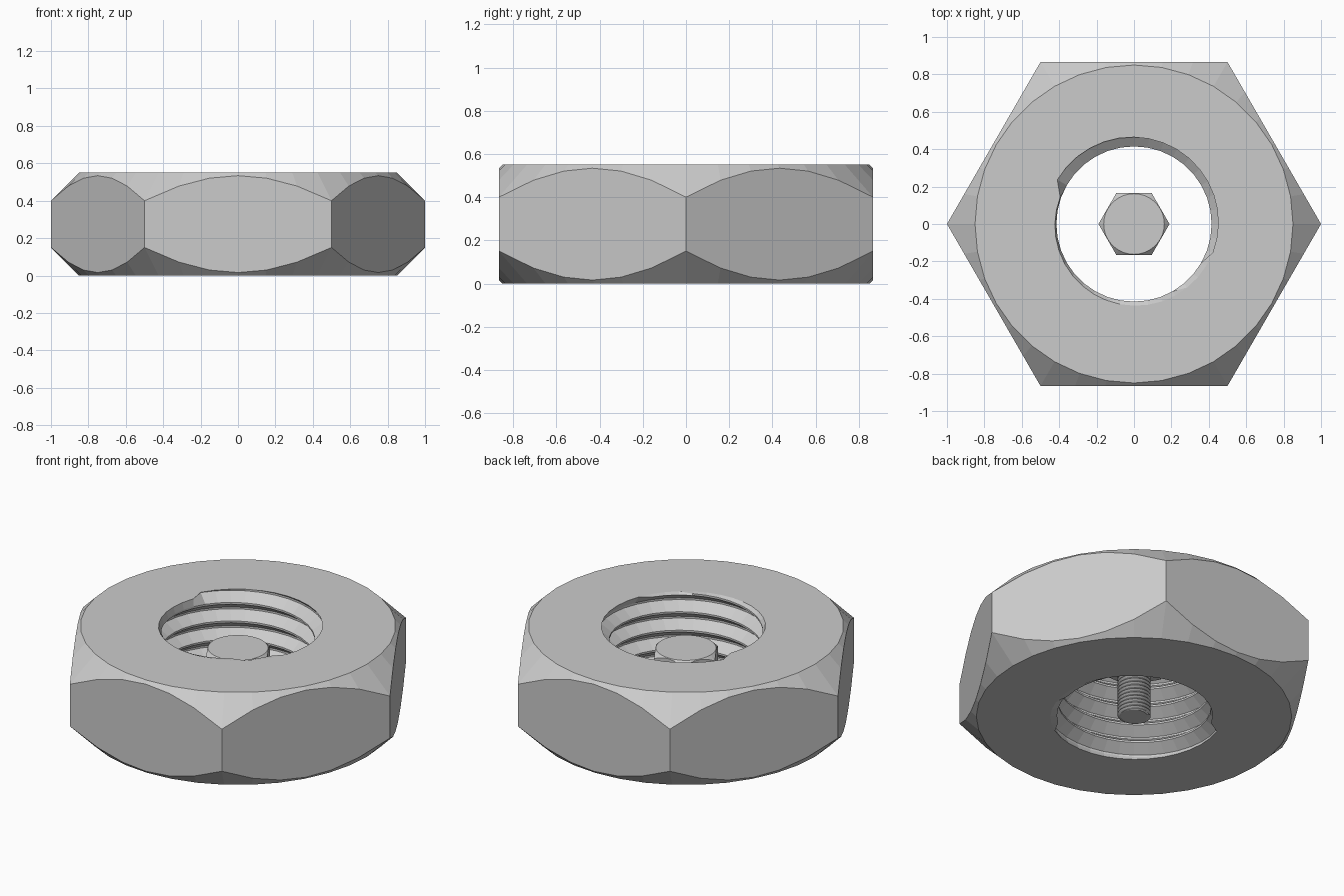
import bpy, bmesh
from math import cos, radians, degrees, tau

if "Cube" in bpy.data.objects:
    bpy.data.objects.remove(bpy.data.objects["Cube"])

STEPS = 36
START = radians(160)   # angle where the thread runs out


def hex_radius(theta, corner):
    """Distance from the axis to the hexagon side at this angle."""
    off = degrees(theta) % 60 - 30
    return corner * cos(radians(30)) / cos(radians(off))


def thread(t, z0, z1, pitch, outer, inner, rim0, rim1):
    """Radius/height points of a helical thread at turn fraction t, bottom to top."""
    profile = ((0.0, outer), (0.1, outer), (0.5, inner), (0.6, inner))
    turns = round((z1 - z0) / pitch)
    pts = [(rim0, z0)]
    for k in range(-2, turns + 2):
        for f, r in profile:
            z = z0 + (k + f + t) * pitch
            if z <= z0 + 1e-4:
                pts.append((rim0, z0))
            elif z >= z1 - 1e-4:
                pts.append((rim1, z1))
            else:
                pts.append((r, z))
    pts.append((rim1, z1))
    return pts


def sweep(name, column, closed):
    """Turn a column of (radius, height) points around the z axis."""
    bm = bmesh.new()
    cols = []
    for i in range(STEPS + 1):
        theta = START + tau * i / STEPS
        # the last column meets the first one
        pts = column(theta, i / STEPS, (i % STEPS) / STEPS)
        d = (cos(theta), cos(theta - tau / 4))
        cols.append([bm.verts.new((r * d[0], r * d[1], z)) for r, z in pts])
    n = len(cols[0])
    for a, b in zip(cols, cols[1:]):
        for j in range(n if closed else n - 1):
            k = (j + 1) % n
            bm.faces.new((a[j], b[j], b[k], a[k]))
    bmesh.ops.remove_doubles(bm, verts=bm.verts, dist=1e-4)
    bmesh.ops.dissolve_degenerate(bm, edges=bm.edges, dist=1e-5)
    bmesh.ops.recalc_face_normals(bm, faces=bm.faces)
    mesh = bpy.data.meshes.new(name)
    bm.to_mesh(mesh)
    bm.free()
    obj = bpy.data.objects.new(name, mesh)
    bpy.context.collection.objects.link(obj)
    return obj


# Large hexagonal nut, chamfered on both sides, with an internal thread
def nut_column(theta, t, rim_t):
    height, circle = 0.55, 0.85
    h = hex_radius(theta, 1.0)
    drop = h - circle
    outside = [(circle, height), (h, height - drop), (h, drop), (circle, 0)]
    return outside + thread(t, 0, height, 0.11, 0.475, 0.415,
                            0.475 - 0.055 * rim_t, 0.42 + 0.055 * rim_t)


# Small bolt standing in the middle of the hole: hexagonal head and threaded shank
def bolt_column(theta, t, rim_t):
    top, under, circle = 0.42, 0.30, 0.162
    h = hex_radius(theta, 0.19)
    head = [(0, top), (circle, top), (h, top - (h - circle)), (h, under)]
    shank = thread(t, 0, under, 0.0214, 0.09, 0.078, 0.07, 0.09)
    return head + shank[::-1] + [(0, 0)]


sweep("hex_nut", nut_column, True)
sweep("small_bolt", bolt_column, False)
